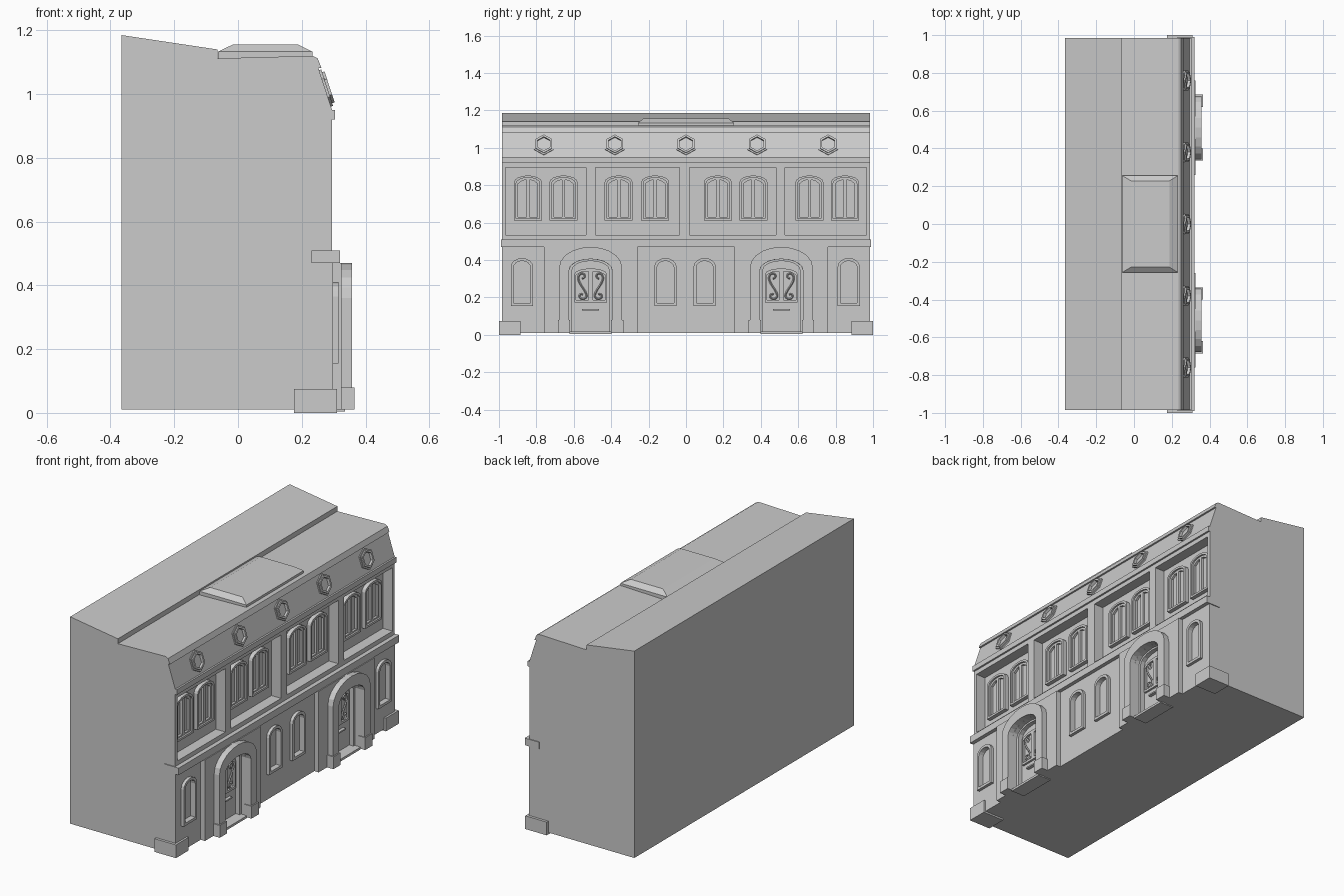
import bpy, bmesh
from math import sin, cos, pi
from mathutils import Matrix, Vector

if "Cube" in bpy.data.objects:
    bpy.data.objects.remove(bpy.data.objects["Cube"])

FACADE = Matrix(((0, 0, 1), (1, 0, 0), (0, 1, 0)))   # outline (y, z), depth along x
SECTION = Matrix(((1, 0, 0), (0, 0, -1), (0, 1, 0)))  # outline (x, z), depth along y


def mesh_from_curve(name, cu, mat):
    """Turn a curve into a clean flat-shaded mesh object."""
    tmp = bpy.data.objects.new("tmp", cu)
    bpy.context.collection.objects.link(tmp)
    dg = bpy.context.evaluated_depsgraph_get()
    me = bpy.data.meshes.new_from_object(tmp.evaluated_get(dg))
    bpy.data.objects.remove(tmp)
    bm = bmesh.new()
    bm.from_mesh(me)
    bmesh.ops.remove_doubles(bm, verts=bm.verts, dist=1e-5)
    bm.transform(mat)
    bmesh.ops.recalc_face_normals(bm, faces=bm.faces)
    for f in bm.faces:
        f.smooth = False
    bm.to_mesh(me)
    bm.free()
    ob = bpy.data.objects.new(name, me)
    bpy.context.collection.objects.link(ob)
    return ob


def sheet(name, loops, lo, hi, rot=FACADE, origin=(0, 0, 0)):
    """Extrude an outline (first loop) with holes (other loops) from lo to hi."""
    cu = bpy.data.curves.new(name, 'CURVE')
    cu.dimensions = '2D'
    cu.fill_mode = 'BOTH'
    cu.extrude = (hi - lo) / 2
    for pts in loops:
        sp = cu.splines.new('POLY')
        sp.points.add(len(pts) - 1)
        for p, (a, b) in zip(sp.points, pts):
            p.co = (a, b, 0, 1)
        sp.use_cyclic_u = True
        sp.use_smooth = False
    mat = (Matrix.Translation(origin) @ rot.to_4x4()
           @ Matrix.Translation((0, 0, (lo + hi) / 2)))
    return mesh_from_curve(name, cu, mat)


def rect(a0, a1, b0, b1):
    return [(a0, b0), (a0, b1), (a1, b1), (a1, b0)]


def arch(c, hw, z0, spring, top, n=8):
    """Arched outline from lower left, over the top, to lower right."""
    pts = [(c - hw, z0)]
    for i in range(n + 1):
        t = pi * (1 - i / n)
        pts.append((c + hw * cos(t), spring + (top - spring) * sin(t)))
    return pts + [(c + hw, z0)]


def box(name, x0, x1, y0, y1, z0, z1):
    return sheet(name, [rect(y0, y1, z0, z1)], x0, x1)


W = 0.985
DOORS = (-0.51, 0.51)
LOW_WINDOWS = (-0.877, -0.11, 0.1, 0.87)
HIGH_WINDOWS = (-0.845, -0.655, -0.36, -0.165, 0.17, 0.36, 0.66, 0.85)
BAYS = ((-0.965, -0.535), (-0.485, -0.035), (0.02, 0.48), (0.53, 0.965))

# Main block with cornice, sloped attic front and stepped roof
sheet("main_block", [[(-.365, .01), (.255, .01), (.255, .47), (.235, .47), (.235, .92),
                      (.305, .92), (.305, .95), (.295, .95), (.252, 1.082), (.262, 1.082),
                      (.25, 1.112), (.235, 1.12), (-.065, 1.112), (-.065, 1.14),
                      (-.365, 1.185)]], -W, W, SECTION)

# Ground floor wall with door and window openings
outline = [(-W, .01)]
for c in DOORS:
    outline += arch(c, .1, .01, .345, .395)
outline += [(W, .01), (W, .47), (-W, .47)]
sheet("ground_wall", [outline] + [arch(c, .045, .17, .36, .395) for c in LOW_WINDOWS], .25, .298)

# Belt course and upper wall with four recessed bays
box("belt_course", .23, .32, -W - .005, W + .005, .47, .51)
sheet("upper_wall", [rect(-W, W, .51, .92)] + [rect(a, b, .535, .895) for a, b in BAYS], .23, .295)

# Ground floor windows
for c in LOW_WINDOWS:
    sheet("ground_window_frame", [arch(c, .059, .155, .365, .41),
                                  arch(c, .045, .17, .36, .395)], .29, .315)
    box("ground_window_pane", .25, .285, c - .05, c + .05, .16, .4)

# Upper double windows
for c in HIGH_WINDOWS:
    sheet("upper_window_rim", [arch(c, .075, .61, .815, .852),
                               arch(c, .063, .622, .81, .84)], .23, .258)
    panes = [[(c + s * .052, .63), (c + s * .052, .808), (c + s * .03, .824),
              (c + s * .009, .829), (c + s * .009, .63)] for s in (-1, 1)]
    sheet("upper_window_sash", [arch(c, .064, .62, .811, .841)] + panes, .23, .248)

# Entrances
SCROLL = [(.045, .30), (.03, .305), (.032, .325), (.055, .33), (.07, .305), (.055, .27),
          (.03, .235), (.018, .205), (.04, .188), (.062, .2), (.056, .222), (.042, .215)]
for c in DOORS:
    plate = [(c - .25, .01)] + arch(c, .115, .01, .345, .405) + [(c + .25, .01), (c + .25, .47), (c - .25, .47)]
    sheet("entrance_plate", [plate], .29, .325)
    sheet("portal_arch", [arch(c, .168, .01, .36, .47, 10)
                          + arch(c, .115, .01, .345, .405, 10)[::-1]], .32, .358)
    for s in (-1, 1):
        a, b = sorted((c + s * .11, c + s * .175))
        box("portal_foot", .32, .365, a, b, .01, .08)
    box("door_step", .25, .335, c - .112, c + .112, .005, .018)
    box("door_leaf", .25, .272, c - .102, c + .102, .01, .4)
    grilles = [[(c + s * .078, .185), (c + s * .078, .32), (c + s * .045, .338),
                (c + s * .012, .338), (c + s * .012, .185)] for s in (-1, 1)]
    sheet("door_grille_frame", [arch(c, .087, .172, .325, .355)] + grilles, .268, .284)
    box("door_handle", .27, .29, c - .045, c + .045, .131, .139)
    for s in (-1, 1):
        cu = bpy.data.curves.new("scroll", 'CURVE')
        cu.dimensions = '3D'
        cu.bevel_depth = .005
        cu.bevel_resolution = 0
        sp = cu.splines.new('NURBS')
        sp.points.add(len(SCROLL) - 1)
        for p, (y, z) in zip(sp.points, SCROLL):
            p.co = (.28, c + s * y, z, 1)
        sp.use_endpoint_u = True
        sp.order_u = 3
        sp.resolution_u = 3
        mesh_from_curve("door_scroll", cu, Matrix.Identity(4))

# Corner plinths
for s in (-1, 1):
    a, b = sorted((s * .885, s * 1.0))
    box("corner_plinth", .175, .31, a, b, 0, .075)

# Hexagonal attic windows lying on the slope
up = Vector((-.043, 0, .132)).normalized()
out = Vector((up.z, 0, -up.x))
slope = Matrix((Vector((0, 1, 0)), up, out)).transposed()


def hexagon(r):
    return [(r * sin(i * pi / 3), r * cos(i * pi / 3)) for i in range(6)]


for y in (-.76, -.38, 0, .38, .76):
    at = (.273, y, 1.018)
    sheet("attic_window_frame", [hexagon(.06), hexagon(.05)], -.01, .007, slope, at)
    sheet("attic_window_ring", [hexagon(.051), hexagon(.039)], -.01, .015, slope, at)

# Roof hatch: vertical base with a sloped rim
bm = bmesh.new()
rings = [[bm.verts.new((x, y, z)) for x, y in ((a, -h), (b, -h), (b, h), (a, h))]
         for a, b, h, z in ((-.063, .233, .257, 1.1), (-.063, .233, .257, 1.133),
                            (-.015, .187, .228, 1.156))]
bm.faces.new(rings[0][::-1])
bm.faces.new(rings[2])
for lo, hi in zip(rings, rings[1:]):
    for i in range(4):
        j = (i + 1) % 4
        bm.faces.new((lo[i], lo[j], hi[j], hi[i]))
me = bpy.data.meshes.new("roof_hatch")
bm.to_mesh(me)
bm.free()
bpy.context.collection.objects.link(bpy.data.objects.new("roof_hatch", me))
